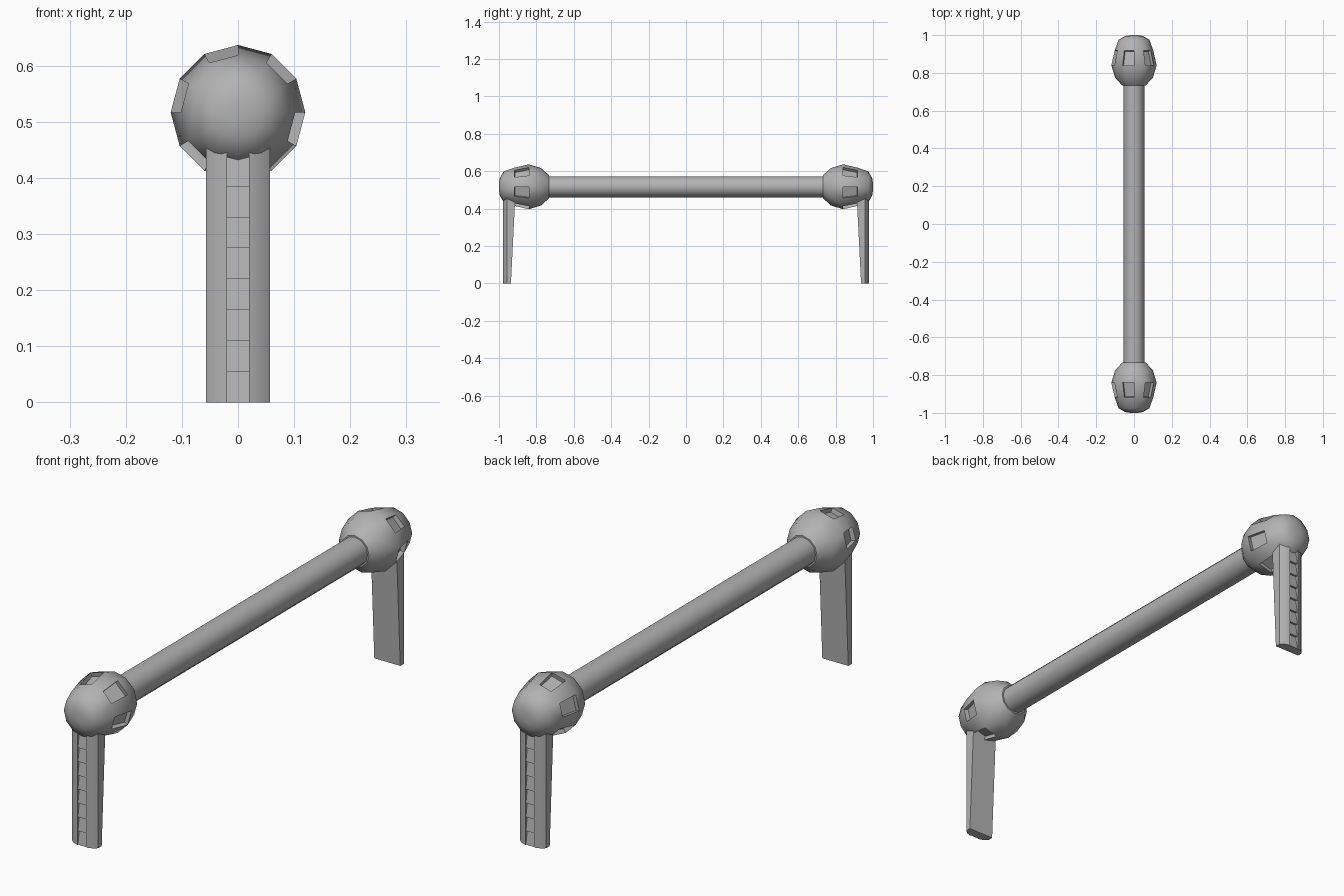
import bpy, bmesh, math

cube = bpy.data.objects.get("Cube")
if cube:
    bpy.data.objects.remove(cube)

AXIS_Z = 0.517   # height of the bar and pods
SIDES = 12

grey = bpy.data.materials.new("plain grey")
grey.use_nodes = True
grey.diffuse_color = (0.45, 0.45, 0.45, 1)
grey.node_tree.nodes["Principled BSDF"].inputs["Base Color"].default_value = (0.45, 0.45, 0.45, 1)


def finish(bm, name, mirror=True, angle=40):
    """Turn a bmesh into a shaded object, mirrored to the back end if asked."""
    bmesh.ops.recalc_face_normals(bm, faces=bm.faces)
    mesh = bpy.data.meshes.new(name)
    bm.to_mesh(mesh)
    bm.free()
    mesh.materials.append(grey)
    obj = bpy.data.objects.new(name, mesh)
    bpy.context.collection.objects.link(obj)
    bpy.ops.object.select_all(action='DESELECT')
    obj.select_set(True)
    bpy.context.view_layer.objects.active = obj
    bpy.ops.object.shade_smooth_by_angle(angle=math.radians(angle))
    if mirror:
        mod = obj.modifiers.new("back_end", 'MIRROR')
        mod.use_axis = (False, True, False)
        mod.use_mirror_merge = False
    return obj


def ring(bm, y, r):
    step = math.tau / SIDES
    return [bm.verts.new((r * math.cos(i * step), y, AXIS_Z + r * math.sin(i * step)))
            for i in range(SIDES)]


def bridge(bm, a, b):
    n = len(a)
    return [bm.faces.new((a[i], a[(i + 1) % n], b[(i + 1) % n], b[i])) for i in range(n)]


def loft(bm, loops):
    bands = [bridge(bm, a, b) for a, b in zip(loops, loops[1:])]
    bm.faces.new(loops[0])
    bm.faces.new(loops[-1])
    return bands


# Long round bar
bm = bmesh.new()
loft(bm, [ring(bm, -0.76, 0.056), ring(bm, 0.76, 0.056)])
finish(bm, "bar", mirror=False)

# End pods, with a recessed window in every other face of the widest band
bm = bmesh.new()
profile = [(-1.0, 0.02), (-0.995, 0.048), (-0.975, 0.082), (-0.918, 0.102),
           (-0.84, 0.12), (-0.775, 0.1), (-0.733, 0.062)]
bands = loft(bm, [ring(bm, y, r) for y, r in profile])
bm.normal_update()
bmesh.ops.recalc_face_normals(bm, faces=bm.faces)
for face in bands[3][1::2]:
    inward = -face.normal * 0.018
    new = bmesh.ops.extrude_discrete_faces(bm, faces=[face])["faces"][0]
    bmesh.ops.translate(bm, vec=inward, verts=new.verts)
finish(bm, "pod")

# Legs: curved front with a central groove, flat back that leans inward
def leg_section(bm, z, back):
    half = [(0.02, -0.962), (0.02, -0.978), (0.042, -0.971), (0.057, -0.958), (0.057, back)]
    pts = half + [(-x, y) for x, y in reversed(half)]
    return [bm.verts.new((x, y, z)) for x, y in pts]


bm = bmesh.new()
loft(bm, [leg_section(bm, 0, -0.936), leg_section(bm, 0.48, -0.912)])
finish(bm, "leg", angle=30)

# Overlapping slats inside the groove
SLAT = 0.055
bm = bmesh.new()
for i in range(8):
    z = i * SLAT
    side = [(-0.96, z), (-0.975, z), (-0.966, z + SLAT), (-0.96, z + SLAT)]
    loft(bm, [[bm.verts.new((x, y, h)) for y, h in side] for x in (-0.02, 0.02)])
finish(bm, "leg_slats", angle=10)
